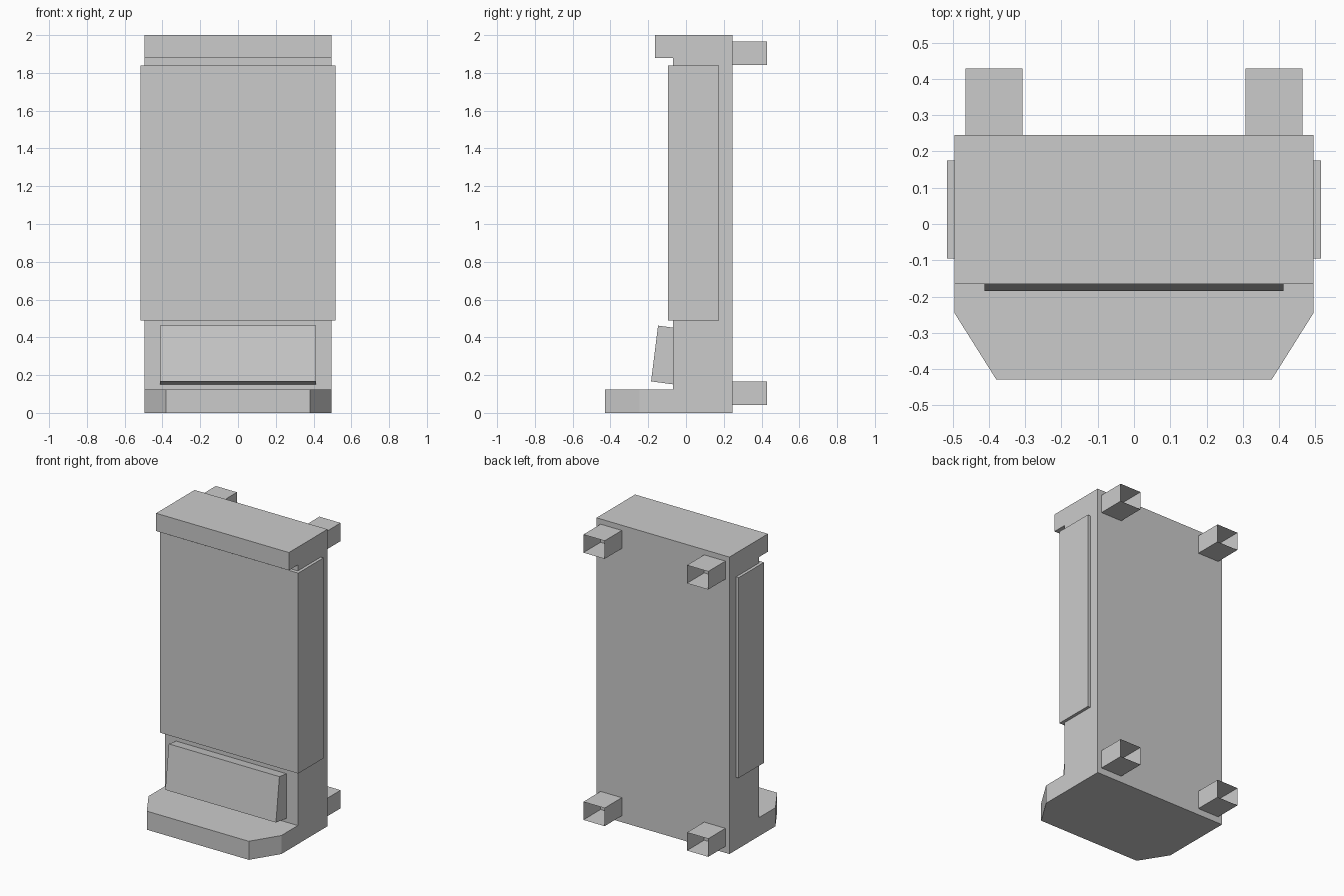
import bpy, bmesh

cube = bpy.data.objects.get("Cube")
if cube:
    bpy.data.objects.remove(cube, do_unlink=True)

GREY = (0.6, 0.6, 0.6, 1)
grey = bpy.data.materials.new("plain grey")
grey.use_nodes = True
grey.diffuse_color = GREY
grey.node_tree.nodes["Principled BSDF"].inputs["Base Color"].default_value = GREY


def finish(name, bm):
    bmesh.ops.recalc_face_normals(bm, faces=bm.faces)
    mesh = bpy.data.meshes.new(name)
    bm.to_mesh(mesh)
    bm.free()
    mesh.materials.append(grey)
    obj = bpy.data.objects.new(name, mesh)
    bpy.context.collection.objects.link(obj)
    return obj


def extrude_side(name, half_width, profile):
    """Extrude a (y, z) side profile across the width."""
    bm = bmesh.new()
    face = bm.faces.new([bm.verts.new((-half_width, y, z)) for y, z in profile])
    new = bmesh.ops.extrude_face_region(bm, geom=[face])["geom"]
    verts = [v for v in new if isinstance(v, bmesh.types.BMVert)]
    bmesh.ops.translate(bm, verts=verts, vec=(2 * half_width, 0, 0))
    return finish(name, bm)


def rectangle(y0, y1, z0, z1):
    return [(y0, z0), (y1, z0), (y1, z1), (y0, z1)]


# Cabinet column with overhanging top cap
extrude_side("cabinet", 0.495, [(-0.07, 0), (0.245, 0), (0.245, 2), (-0.165, 2),
                                (-0.165, 1.88), (-0.07, 1.88)])

# Foot plate with cut front corners
bm = bmesh.new()
outline = [(-0.495, -0.07), (-0.495, -0.245), (-0.38, -0.428),
           (0.38, -0.428), (0.495, -0.245), (0.495, -0.07)]
foot = bm.faces.new([bm.verts.new((x, y, 0)) for x, y in outline])
raised = bmesh.ops.extrude_face_region(bm, geom=[foot])["geom"]
bmesh.ops.translate(bm, vec=(0, 0, 0.125),
                    verts=[v for v in raised if isinstance(v, bmesh.types.BMVert)])
finish("foot_plate", bm)

# Wide casing wrapped around the column
extrude_side("casing", 0.515, rectangle(-0.095, 0.175, 0.49, 1.84))

# Tilted control panel
extrude_side("control_panel", 0.412, [(-0.185, 0.167), (-0.148, 0.462),
                                      (-0.06, 0.45), (-0.06, 0.15)])

# Square tubes on the back, open at both ends
for side, x in (("left", 0.386), ("right", -0.386)):
    for level, z in (("lower", 0.104), ("upper", 1.904)):
        bm = bmesh.new()
        bmesh.ops.create_cube(bm, size=1)
        bmesh.ops.scale(bm, verts=bm.verts, vec=(0.158, 0.184, 0.122))
        bmesh.ops.translate(bm, verts=bm.verts, vec=(x, 0.336, z))
        ends = [f for f in bm.faces if abs(f.normal.y) > 0.9]
        bmesh.ops.delete(bm, geom=ends, context="FACES_ONLY")
        finish(f"{level}_{side}_tube", bm)
